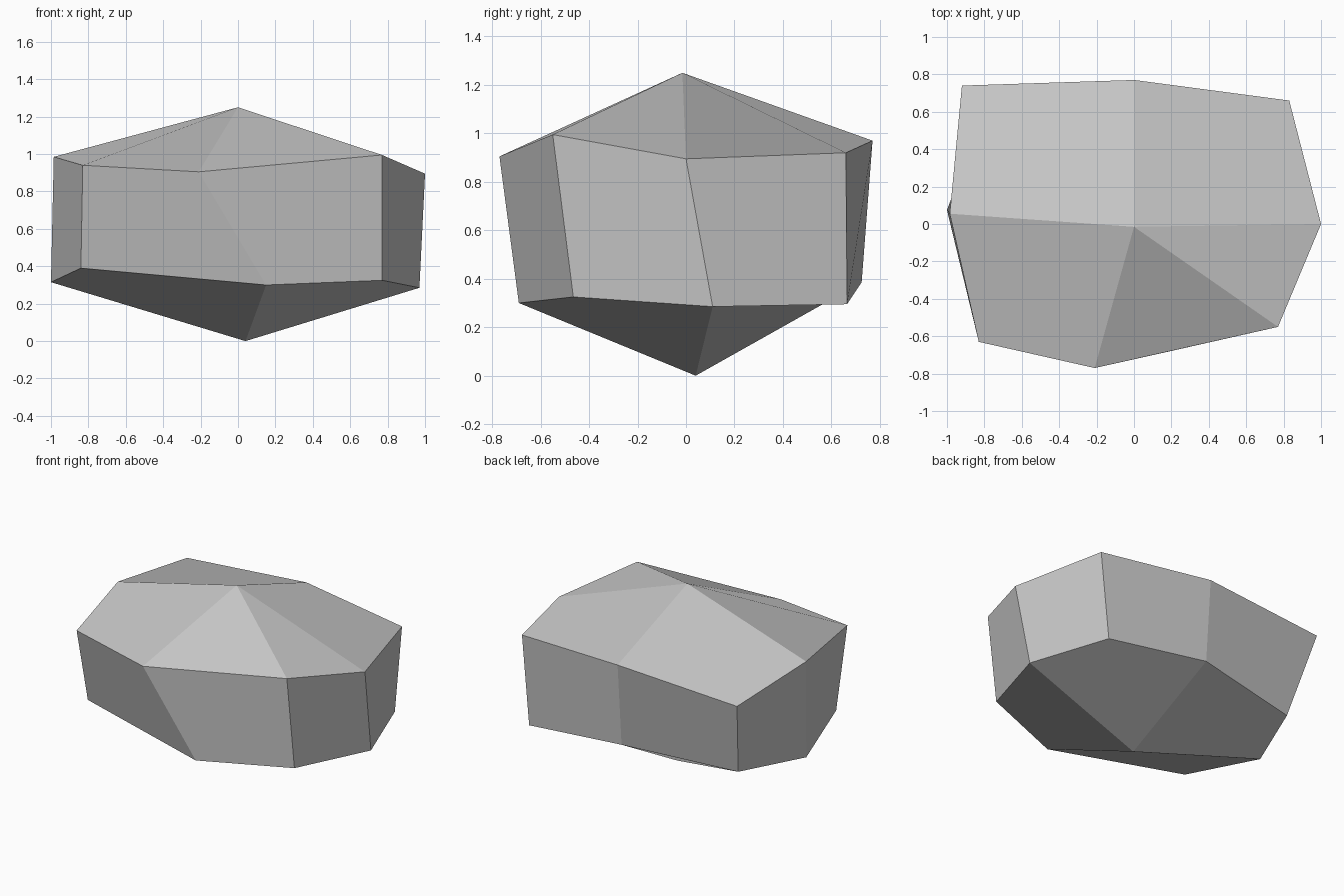
import bpy
import bmesh

if "Cube" in bpy.data.objects:
    bpy.data.objects.remove(bpy.data.objects["Cube"])

# Rock outlines, counter-clockwise from the right side: right, back right corner,
# back, back left corner, left, front left corner, front, front right corner
UPPER = [(1.00, 0.00, 0.895), (0.83, 0.66, 0.92), (0.00, 0.77, 0.97), (-0.92, 0.74, 0.91),
         (-0.985, 0.055, 0.985), (-0.83, -0.63, 0.94), (-0.21, -0.77, 0.905), (0.77, -0.55, 0.995)]
LOWER = [(0.97, 0.11, 0.285), (0.77, 0.665, 0.295), (0.00, 0.725, 0.385), (-0.81, 0.57, 0.35),
         (-1.00, 0.075, 0.315), (-0.84, -0.49, 0.39), (0.15, -0.69, 0.30), (0.77, -0.465, 0.325)]
PEAK = (0.00, -0.015, 1.25)
FOOT = (0.04, 0.04, 0.00)

bm = bmesh.new()
upper = [bm.verts.new(p) for p in UPPER]
lower = [bm.verts.new(p) for p in LOWER]
peak = bm.verts.new(PEAK)
foot = bm.verts.new(FOOT)

# Side walls
for i in range(8):
    j = (i + 1) % 8
    bm.faces.new((lower[i], lower[j], upper[j], upper[i]))

# Crown and underside: one facet per quarter
for i in range(0, 8, 2):
    a, c, b = i, i + 1, (i + 2) % 8
    if i == 6:      # front right quarter of the crown has a ridge
        bm.faces.new((peak, upper[a], upper[c]))
        bm.faces.new((peak, upper[c], upper[b]))
    elif i == 2:    # back left quarter is creased across
        bm.faces.new((upper[a], upper[c], upper[b], peak))
    else:
        bm.faces.new((peak, upper[a], upper[c], upper[b]))
    if i in (0, 4):
        bm.faces.new((lower[b], lower[c], lower[a], foot))
    else:
        bm.faces.new((foot, lower[b], lower[c], lower[a]))

mesh = bpy.data.meshes.new("rock")
bm.to_mesh(mesh)
bm.free()

# Stone colour
stone = bpy.data.materials.new("stone grey")
stone.diffuse_color = (0.58, 0.58, 0.58, 1.0)
stone.use_nodes = True
stone.node_tree.nodes["Principled BSDF"].inputs["Base Color"].default_value = stone.diffuse_color
mesh.materials.append(stone)

rock = bpy.data.objects.new("rock", mesh)
bpy.context.collection.objects.link(rock)
